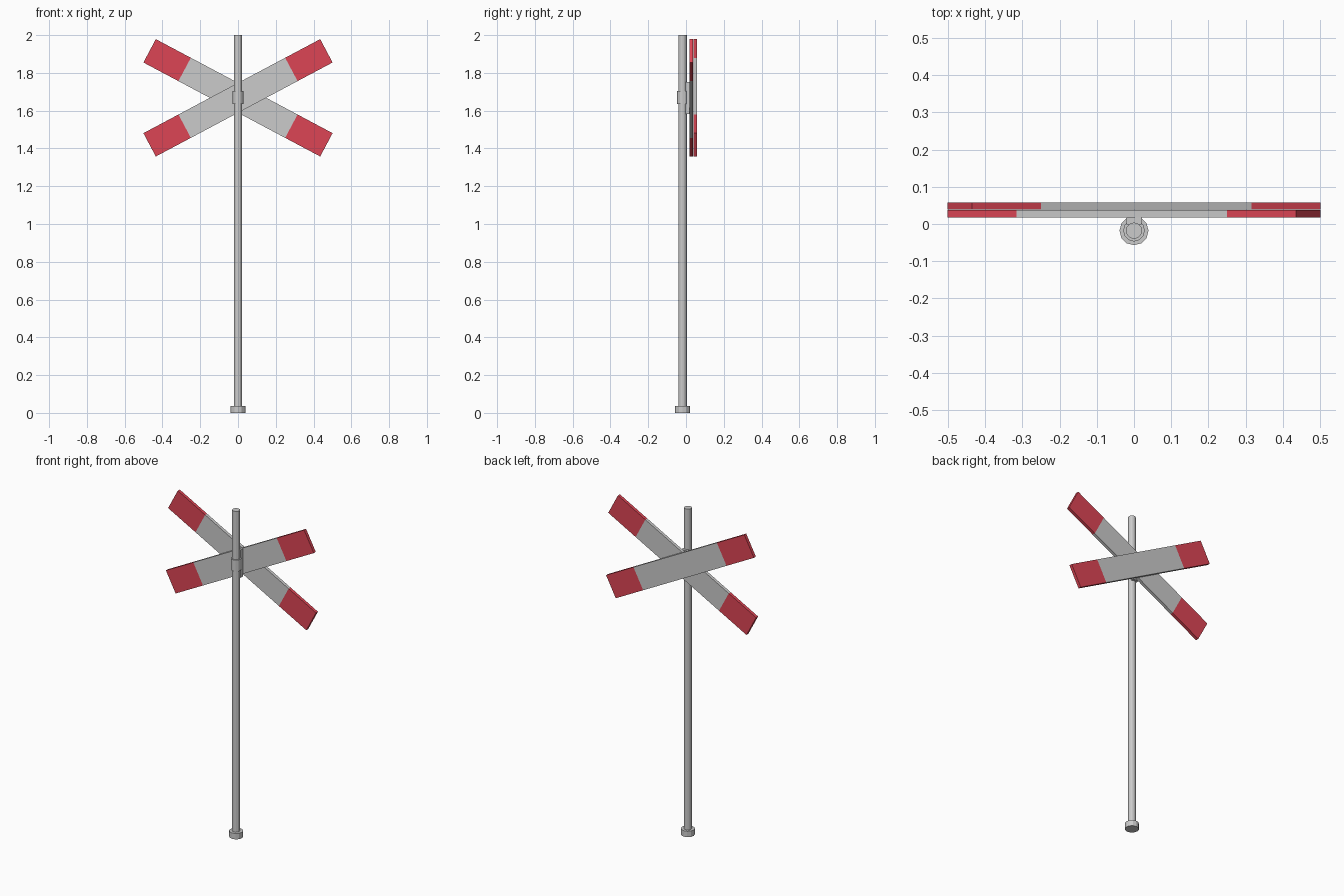
import bpy, math
from mathutils import Matrix, Vector

if "Cube" in bpy.data.objects:
    bpy.data.objects.remove(bpy.data.objects["Cube"])

POLE_Y = -0.018
CROSS_Z = 1.668

red = bpy.data.materials.new("red_paint")
red.diffuse_color = (0.72, 0.06, 0.09, 1)
red.use_nodes = True
red.node_tree.nodes["Principled BSDF"].inputs["Base Color"].default_value = red.diffuse_color


def cylinder(name, radius, z0, z1, sides):
    bpy.ops.mesh.primitive_cylinder_add(vertices=sides, radius=radius, depth=z1 - z0,
                                        location=(0, POLE_Y, (z0 + z1) / 2))
    bpy.context.object.name = name
    return bpy.context.object


def box(name, size, matrix, material=None):
    bpy.ops.mesh.primitive_cube_add(size=1)
    ob = bpy.context.object
    ob.name = name
    ob.data.transform(matrix @ Matrix.Diagonal((*size, 1)))
    if material:
        ob.data.materials.append(material)
    return ob


# Pole, foot and clamp ring
cylinder("pole", 0.022, 0, 2, 12)
cylinder("pole_foot", 0.039, 0, 0.036, 12)
cylinder("clamp_ring", 0.029, 1.635, 1.705, 12)

# Mounting plate between pole and boards
box("mounting_plate", (0.04, 0.02, 0.17), Matrix.Translation((0, 0.008, CROSS_Z)))

# Crossed boards: grey middle with a red block at each end
HALF, GREY, WIDTH, THICK = 0.53, 0.32, 0.14, 0.019
for name, y, angle in (("front_board", 0.0275, -28), ("back_board", 0.0485, 28)):
    frame = Matrix.Translation((0, y, CROSS_Z)) @ Matrix.Rotation(math.radians(angle), 4, 'Y')
    box(name + "_middle", (2 * GREY, THICK, WIDTH), frame)
    for side, label in ((-1, "left"), (1, "right")):
        offset = Matrix.Translation(Vector((side * (HALF + GREY) / 2, 0, 0)))
        box(f"{name}_{label}_end", (HALF - GREY, THICK, WIDTH), frame @ offset, red)
